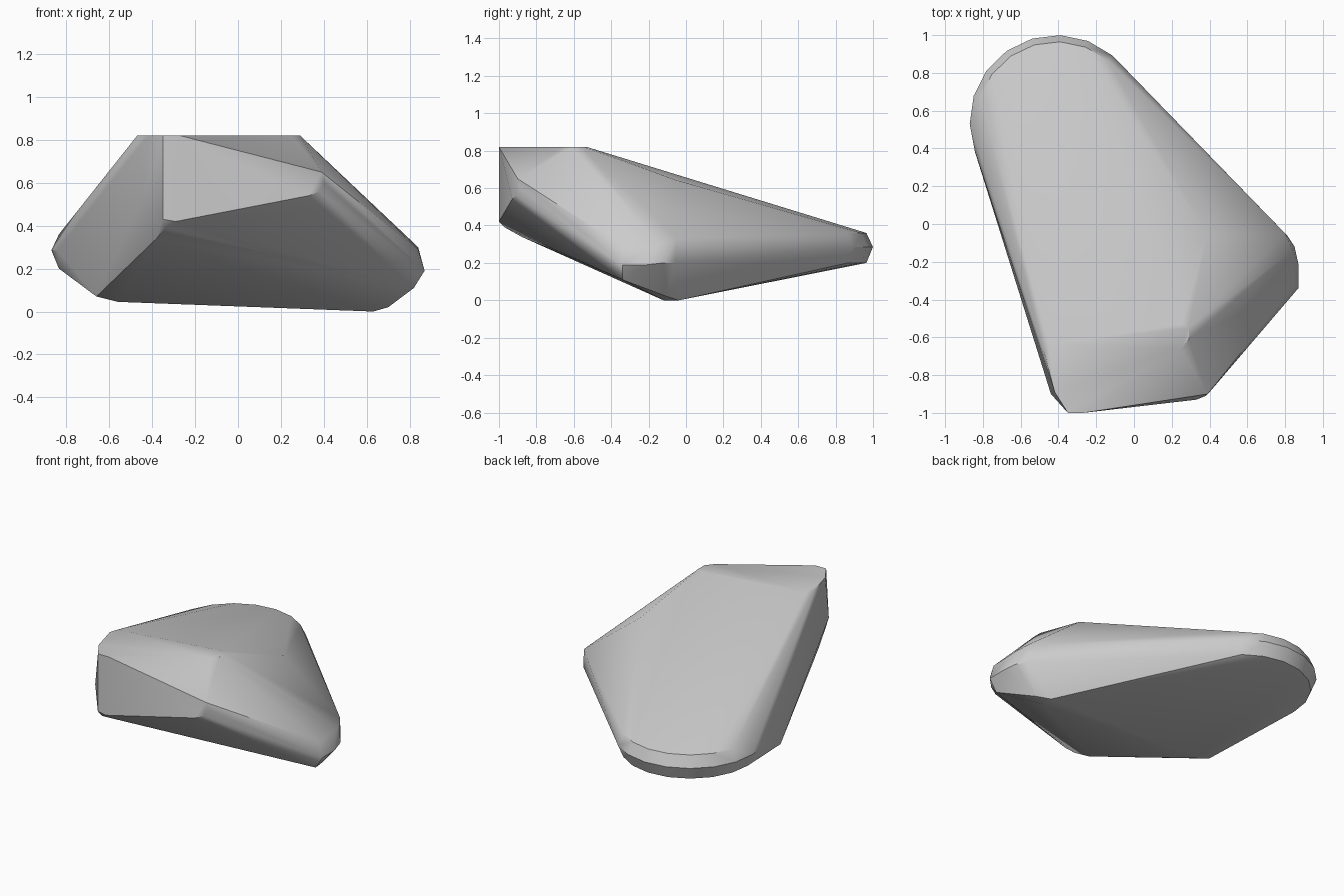
import bpy
import bmesh
from math import cos, sin, radians

# Remove only the default cube
default_cube = bpy.data.objects.get("Cube")
if default_cube:
    bpy.data.objects.remove(default_cube, do_unlink=True)


def make_material(name, colour):
    """One flat colour, visible in viewport and render."""
    material = bpy.data.materials.new(name)
    material.use_nodes = True
    material.diffuse_color = colour
    shader = material.node_tree.nodes["Principled BSDF"]
    shader.inputs["Base Color"].default_value = colour
    shader.inputs["Roughness"].default_value = 0.9
    return material


def rounded_rim(centre, rings, start, end, steps):
    """Corner points of a chamfered arc; each ring is a radius and a height."""
    points = []
    for step in range(steps + 1):
        angle = radians(start + (end - start) * step / steps)
        for radius, height in rings:
            points.append((centre[0] + radius * cos(angle),
                           centre[1] + radius * sin(angle),
                           height))
    return points


def hull_object(name, points, material, smooth_angle):
    """Wrap the points in a closed convex skin and merge its flat faces."""
    bm = bmesh.new()
    for point in points:
        bm.verts.new(point)
    result = bmesh.ops.convex_hull(bm, input=bm.verts)
    unused = set(result["geom_interior"]) | set(result["geom_unused"])
    loose = [item for item in unused
             if isinstance(item, bmesh.types.BMVert) and item.is_valid]
    bmesh.ops.delete(bm, geom=loose, context="VERTS")
    bmesh.ops.dissolve_limit(bm, angle_limit=radians(1), verts=bm.verts,
                             edges=bm.edges)
    bmesh.ops.recalc_face_normals(bm, faces=bm.faces)
    mesh = bpy.data.meshes.new(name)
    bm.to_mesh(mesh)
    bm.free()
    mesh.materials.append(material)
    obj = bpy.data.objects.new(name, mesh)
    bpy.context.collection.objects.link(obj)
    bpy.ops.object.select_all(action="DESELECT")
    obj.select_set(True)
    bpy.context.view_layer.objects.active = obj
    bpy.ops.object.shade_smooth_by_angle(angle=radians(smooth_angle))
    return obj


stone_grey = make_material("stone grey", (0.6, 0.6, 0.6, 1))

# Flat crown at the front of the boulder: outline at one height
crown_height = 0.82
crown_outline = [(-.35, -1), (-.27, -1), (.25, -.66), (.29, -.61),
                 (.29, -.55), (.25, -.53), (-.45, -.64), (-.47, -.7),
                 (-.42, -.89)]
crown = [(x, y, crown_height) for x, y in crown_outline]

# Front nose, below the crown
nose = [(-.35, -1, .43), (-.29, -1, .42), (-.44, -.9, .55),
        (-.38, -.88, .34), (-.34, -.97, .39)]

# Front shoulder and the break in the upper slope
shoulder = [(.39, -.9, .65), (.4, -.89, .6), (.38, -.91, .56),
            (.33, -.93, .54), (.39, -.06, .645)]

# Blunt side tip
tip = [(.84, -.34, .29), (.87, -.34, .19), (.82, -.34, .11),
       (.87, -.21, .19), (.85, -.12, .2), (.84, -.14, .3),
       (.8, -.05, .33), (.81, -.06, .2)]

# Underside keel
keel = [(.63, -.12, 0), (.63, -.04, 0), (.7, -.1, .02),
        (-.66, -.07, .07), (-.56, -.09, .045)]

# Thin rounded back rim
rim = rounded_rim(centre=(-.41, .54),
                  rings=((.425, .36), (.46, .285), (.425, .2)),
                  start=50, end=200, steps=8)

hull_object("boulder", crown + nose + shoulder + tip + keel + rim,
            stone_grey, smooth_angle=32)
